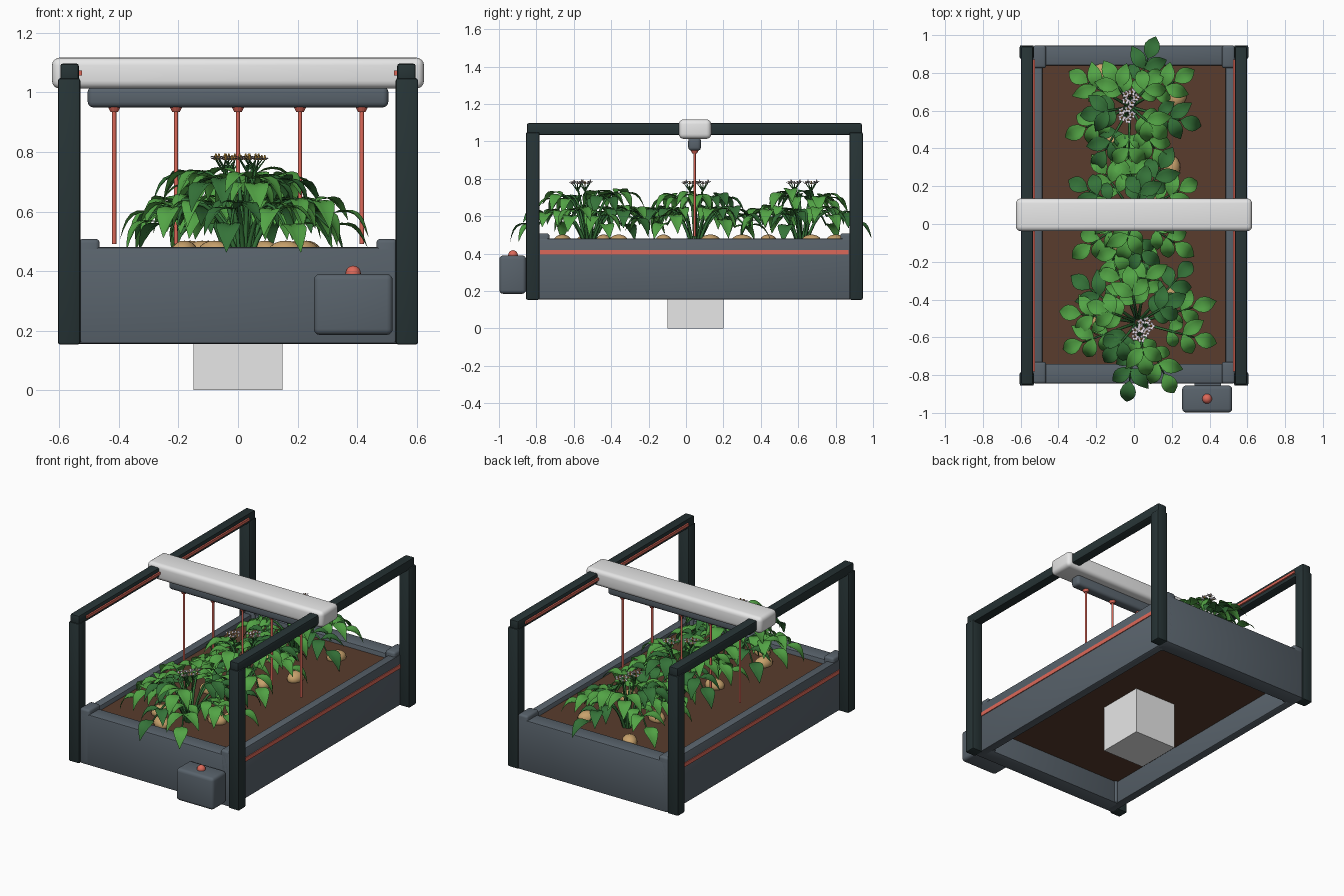
import bpy, bmesh, random
from math import sin, cos, pi, radians
from mathutils import Vector, Matrix

random.seed(4)
old = bpy.data.objects.get("Cube")
if old:
    bpy.data.objects.remove(old, do_unlink=True)


def material(name, rgb):
    m = bpy.data.materials.new(name)
    m.use_nodes = True
    m.diffuse_color = (*rgb, 1)
    m.node_tree.nodes["Principled BSDF"].inputs["Base Color"].default_value = (*rgb, 1)
    return m


slate = material("slate grey", (0.10, 0.125, 0.15))
dark = material("dark frame", (0.02, 0.034, 0.036))
coral = material("coral red", (0.72, 0.14, 0.10))
earth = material("soil brown", (0.10, 0.045, 0.026))
white = material("light grey", (0.8, 0.8, 0.8))
green = material("leaf green", (0.085, 0.37, 0.06))
deep = material("deep green", (0.035, 0.17, 0.04))
tan = material("potato tan", (0.58, 0.36, 0.15))
petal = material("petal white", (0.75, 0.68, 0.75))
gold = material("flower gold", (0.75, 0.4, 0.06))


def finish(name, bm, mats, smooth=True):
    me = bpy.data.meshes.new(name)
    bm.to_mesh(me)
    bm.free()
    ob = bpy.data.objects.new(name, me)
    bpy.context.collection.objects.link(ob)
    for m in mats:
        me.materials.append(m)
    if smooth:
        me.shade_smooth()
    return ob


def box(name, x, y, z, mat, bevel=0.0, segments=3):
    """Box from (min, max) pairs, with optional rounded edges."""
    bm = bmesh.new()
    size = [b - a for a, b in (x, y, z)]
    mid = [(a + b) / 2 for a, b in (x, y, z)]
    bmesh.ops.create_cube(bm, size=1, matrix=Matrix.Translation(mid) @ Matrix.Diagonal((*size, 1)))
    if bevel:
        bmesh.ops.bevel(bm, geom=bm.edges[:], offset=bevel, segments=segments,
                        profile=0.5, affect='EDGES')
    ob = finish(name, bm, [mat], False)
    if bevel:
        bpy.ops.object.select_all(action='DESELECT')
        ob.select_set(True)
        bpy.context.view_layer.objects.active = ob
        bpy.ops.object.shade_smooth_by_angle(angle=radians(35))
    return ob


def sided(s, a, b):
    return tuple(sorted((s * a, s * b)))


# Planter bed, open underneath, standing on a block
box("base_block", (-0.15, 0.15), (-0.1, 0.2), (0, 0.3), white)
box("soil", (-0.5, 0.5), (-0.78, 0.88), (0.3, 0.45), earth)
box("front_wall", (-0.53, 0.53), (-0.845, -0.74), (0.155, 0.48), slate, 0.008, 2)
box("back_wall", (-0.53, 0.53), (0.84, 0.945), (0.155, 0.48), slate, 0.008, 2)
ends = (("front", -0.845, -0.73, -0.82), ("back", 0.825, 0.945, 0.91))
for s, side in ((1, "left"), (-1, "right")):
    box(side + "_wall", sided(s, 0.485, 0.54), (-0.84, 0.94), (0.155, 0.48), slate, 0.008, 2)
    box(side + "_wall_stripe", sided(s, 0.535, 0.545), (-0.78, 0.87), (0.395, 0.42), coral)
    # Frame posts, rail and corner brackets
    for end, y0, y1, yp in ends:
        box(f"{end}_{side}_corner", sided(s, 0.465, 0.535), (y0, y1), (0.157, 0.508), slate, 0.014)
        box(f"{end}_{side}_post", sided(s, 0.53, 0.605), (yp - 0.036, yp + 0.036),
            (0.153, 1.048), dark, 0.008, 2)
    box(side + "_rail", sided(s, 0.535, 0.597), (-0.85, 0.94), (1.035, 1.097), dark, 0.008, 2)
    box(side + "_rail_strip", sided(s, 0.525, 0.54), (-0.78, 0.87), (1.057, 1.074), coral)

# Gantry with watering rods
box("gantry_beam", (-0.625, 0.625), (-0.038, 0.135), (1.013, 1.117), white, 0.026, 4)
box("nozzle_bar", (-0.505, 0.505), (0.012, 0.08), (0.95, 1.02), slate, 0.018)


def cone(bm, r1, r2, z0, z1, x, y, n=12):
    bmesh.ops.create_cone(bm, cap_ends=True, segments=n, radius1=r1, radius2=r2,
                          depth=z1 - z0, matrix=Matrix.Translation((x, y, (z0 + z1) / 2)))


for i in range(5):
    bm = bmesh.new()
    x = (i - 2) * 0.208
    cone(bm, 0.007, 0.007, 0.49, 0.945, x, 0.046)
    cone(bm, 0.013, 0.022, 0.935, 0.953, x, 0.046)
    finish(f"watering_rod_{i + 1}", bm, [coral], False)

# Control box and button
box("control_box", (0.255, 0.52), (-0.998, -0.855), (0.185, 0.39), slate, 0.02)
box("control_mount", (0.32, 0.46), (-0.87, -0.84), (0.22, 0.36), slate)
bm = bmesh.new()
bmesh.ops.create_uvsphere(bm, u_segments=16, v_segments=10, radius=0.026,
                          matrix=Matrix.Translation((0.387, -0.925, 0.392)))
finish("button", bm, [coral])


def leaf(bm, base, fwd, length, width, mat):
    """Pointed leaf, folded along its midrib and drooping to the tip."""
    fwd = fwd.normalized()
    side = Vector((0, 0, 1)).cross(fwd).normalized()
    up = fwd.cross(side)
    rows, cols = 7, (-1, -0.5, 0, 0.5, 1)
    grid = []
    for i in range(rows):
        t = i / (rows - 1)
        w = width / 2 * max(sin(pi * t ** 0.75), 0.02)
        spine = base + fwd * length * t + up * (0.03 * sin(pi * t) - 0.03 * t * t)
        grid.append([bm.verts.new(spine + side * w * c + up * w * (0.45 * abs(c) - 0.25 * c * c))
                     for c in cols])
    for a, b in zip(grid, grid[1:]):
        for j in range(len(cols) - 1):
            f = bm.faces.new((a[j + 1], a[j], b[j], b[j + 1]))
            f.normal_flip()
            f.material_index = mat


def tube(curve, points, radius):
    sp = curve.splines.new('POLY')
    sp.points.add(len(points) - 1)
    for k, (q, p) in enumerate(zip(sp.points, points)):
        q.co = (*p, 1)
        q.radius = radius * (1 - 0.5 * k / (len(points) - 1))


def arc(p0, p1, p2, t):
    return p0 * (1 - t) ** 2 + p1 * 2 * t * (1 - t) + p2 * t * t


def flower(bm, c, r):
    """Five-petal star with a small cone in the middle."""
    for k in range(5):
        a = k * 2 * pi / 5 + random.random() * 0.3
        d, n = Vector((cos(a), sin(a), 0.35)), Vector((-sin(a), cos(a), 0))
        tip = c + d * r
        vs = [bm.verts.new(v) for v in (c, c + d * r * 0.55 - n * r * 0.38, tip, c + d * r * 0.55 + n * r * 0.38)]
        bm.faces.new(vs)
    before = len(bm.faces)
    cone(bm, r * 0.28, r * 0.1, c.z, c.z + r * 0.7, c.x, c.y, 8)
    bm.faces.ensure_lookup_table()
    for f in bm.faces[before:]:
        f.material_index = 1


def plant(name, x, y, scale, outer, inner, blooms):
    root = Vector((x, y, 0.44))
    leaves, flowers = bmesh.new(), bmesh.new()
    stems = bpy.data.curves.new(name + "_stems", 'CURVE')
    stems.dimensions, stems.bevel_depth, stems.bevel_resolution = '3D', 1.0, 1
    fronds = [(a, 0.31, 0.30, 0.12) for a in outer] + [(a, 0.17, 0.34, 0.25) for a in inner]
    for k, (deg, reach, peak, tip) in enumerate(fronds):
        a = radians(deg)
        d = Vector((cos(a), sin(a), 0))
        reach *= scale * random.uniform(0.94, 1.04)
        p0 = root + d * 0.02
        p1 = root + d * reach * 0.4 + Vector((0, 0, peak))
        p2 = root + d * reach + Vector((0, 0, tip + random.uniform(-0.02, 0.04)))
        tube(stems, [arc(p0, p1, p2, i / 8) for i in range(9)], 0.009)
        mat = 1 if k % 3 == 1 else 0
        # Paired leaflets and one at the tip
        for t, size in ((0.58, 0.115), (0.82, 0.135)):
            for s in (-1, 1):
                turn = Matrix.Rotation(s * radians(58 - 12 * t), 3, 'Z')
                aim = turn @ d + Vector((0, 0, random.uniform(-0.65, -0.1)))
                leaf(leaves, arc(p0, p1, p2, t), aim, size * 1.08, size * 0.58, mat)
        leaf(leaves, p2, d + Vector((0, 0, random.uniform(-0.6, -0.25))), 0.145, 0.085, mat)
    # Flower stalks
    for bx, by in blooms:
        top = Vector((bx, by, 0.755))
        tube(stems, [root, root.lerp(top, 0.5) + Vector((0, 0, 0.02)), top], 0.009)
        for k in range(5):
            a = k * 2 * pi / 5
            c = top + Vector((cos(a) * 0.03, sin(a) * 0.03, 0.018 + 0.006 * (k % 2)))
            tube(stems, [top - Vector((0, 0, 0.02)), c], 0.004)
            flower(flowers, c, 0.023)
    finish(name + "_leaves", leaves, [green, deep])
    finish(name + "_flowers", flowers, [petal, gold], False)
    ob = bpy.data.objects.new(name + "_stems", stems)
    bpy.context.collection.objects.link(ob)
    stems.materials.append(deep)


plant("front_plant", 0.02, -0.52, 1.0, (15, 48, 80, 112, 145, 172, 200, 262, 297, 345),
      (30, 100, 160, 230, 280), [(0.06, -0.54), (0.03, -0.58)])
plant("middle_plant", 0.0, 0.05, 0.87, (28, 60, 95, 125, 152, 215, 245, 280, 325),
      (0, 75, 180, 255), [(-0.05, 0.02), (0.05, 0.09)])
plant("back_plant", -0.02, 0.62, 0.85, (30, 70, 150, 205, 240, 268, 300, 345),
      (50, 120, 190, 320), [(-0.02, 0.67), (-0.04, 0.58)])

# Potatoes half buried in the soil
spots = [(0.16, -0.44), (-0.18, -0.53), (-0.08, -0.66), (0.22, -0.36), (0.09, 0.13),
         (-0.12, -0.12), (0.2, 0.3), (-0.1, 0.44), (0.23, 0.67), (-0.16, 0.8)]
for i, (x, y) in enumerate(spots):
    bm = bmesh.new()
    place = (Matrix.Translation((x, y, 0.462)) @ Matrix.Rotation(i * 1.3, 4, 'Z')
             @ Matrix.Diagonal((0.06, 0.045, 0.04, 1)))
    bmesh.ops.create_uvsphere(bm, u_segments=16, v_segments=10, radius=1, matrix=place)
    finish(f"potato_{i + 1}", bm, [tan])
